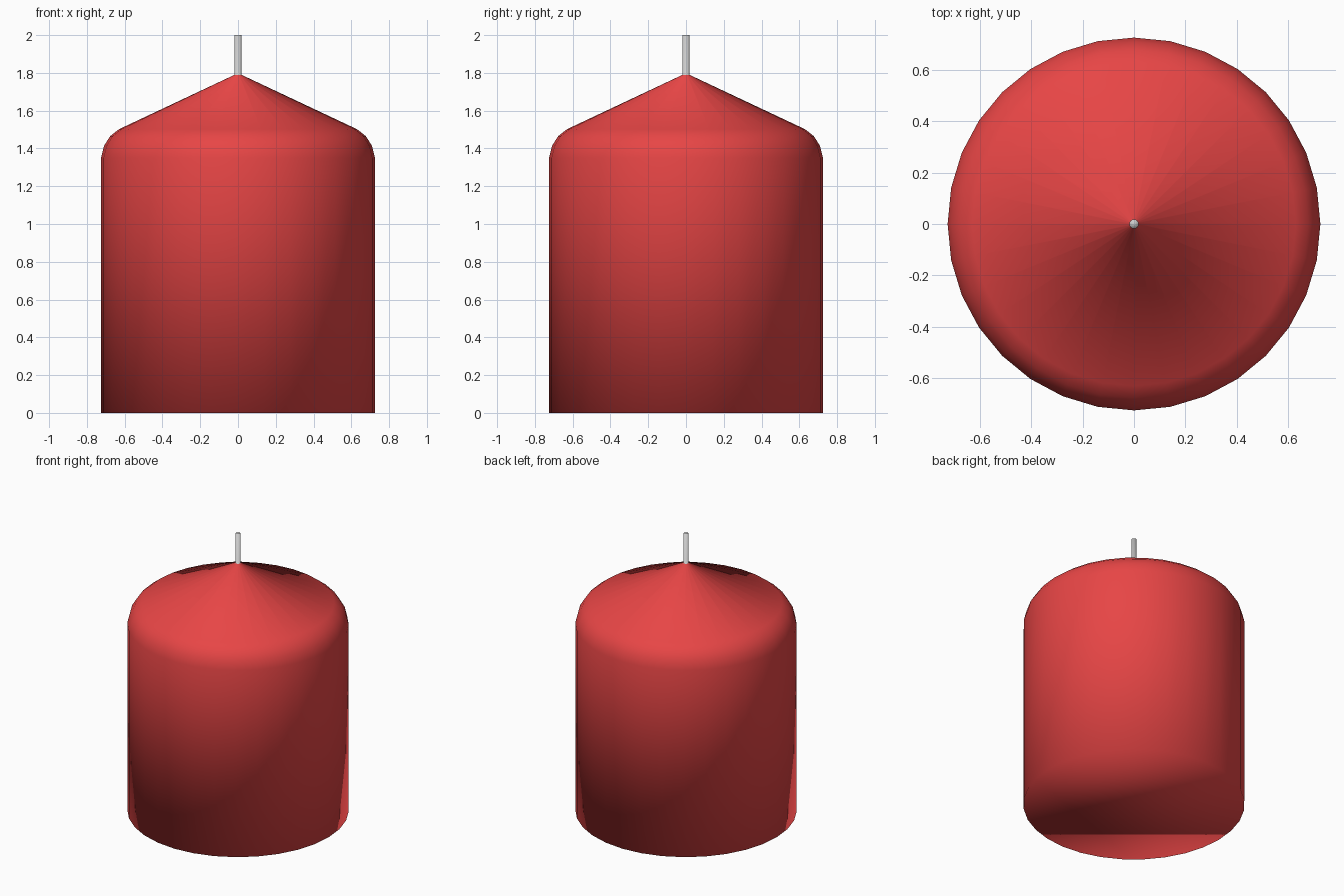
import bpy, bmesh
from math import sin, cos, tau

if "Cube" in bpy.data.objects:
    bpy.data.objects.remove(bpy.data.objects["Cube"])

SIDES = 32


def material(name, color):
    mat = bpy.data.materials.new(name)
    mat.diffuse_color = color
    mat.use_nodes = True
    mat.node_tree.nodes["Principled BSDF"].inputs["Base Color"].default_value = mat.diffuse_color
    return mat


# Outline as (radius, height): wax body, rounded shoulder, cone, then wick
profile = [(0.725, 0.0), (0.725, 1.35), (0.709, 1.414), (0.677, 1.465),
           (0.63, 1.502), (0.018, 1.79), (0.018, 2.0)]
WICK_BAND = len(profile) - 2

bm = bmesh.new()
rings = [[bm.verts.new((r * cos(tau * i / SIDES), r * sin(tau * i / SIDES), z))
          for i in range(SIDES)] for r, z in profile]

# Side walls; the wick shares the tip ring of the wax
for band, (low, high) in enumerate(zip(rings, rings[1:])):
    for i in range(SIDES):
        j = (i + 1) % SIDES
        face = bm.faces.new((low[i], low[j], high[j], high[i]))
        face.material_index = int(band == WICK_BAND)

# Base and wick end
bm.faces.new(rings[0][::-1])
bm.faces.new(rings[-1]).material_index = 1

for face in bm.faces:
    face.smooth = True

mesh = bpy.data.meshes.new("candle")
bm.to_mesh(mesh)
bm.free()
mesh.materials.append(material("red_wax", (0.8, 0.06, 0.06, 1)))
mesh.materials.append(material("wick_grey", (0.6, 0.6, 0.6, 1)))

candle = bpy.data.objects.new("candle", mesh)
bpy.context.collection.objects.link(candle)
